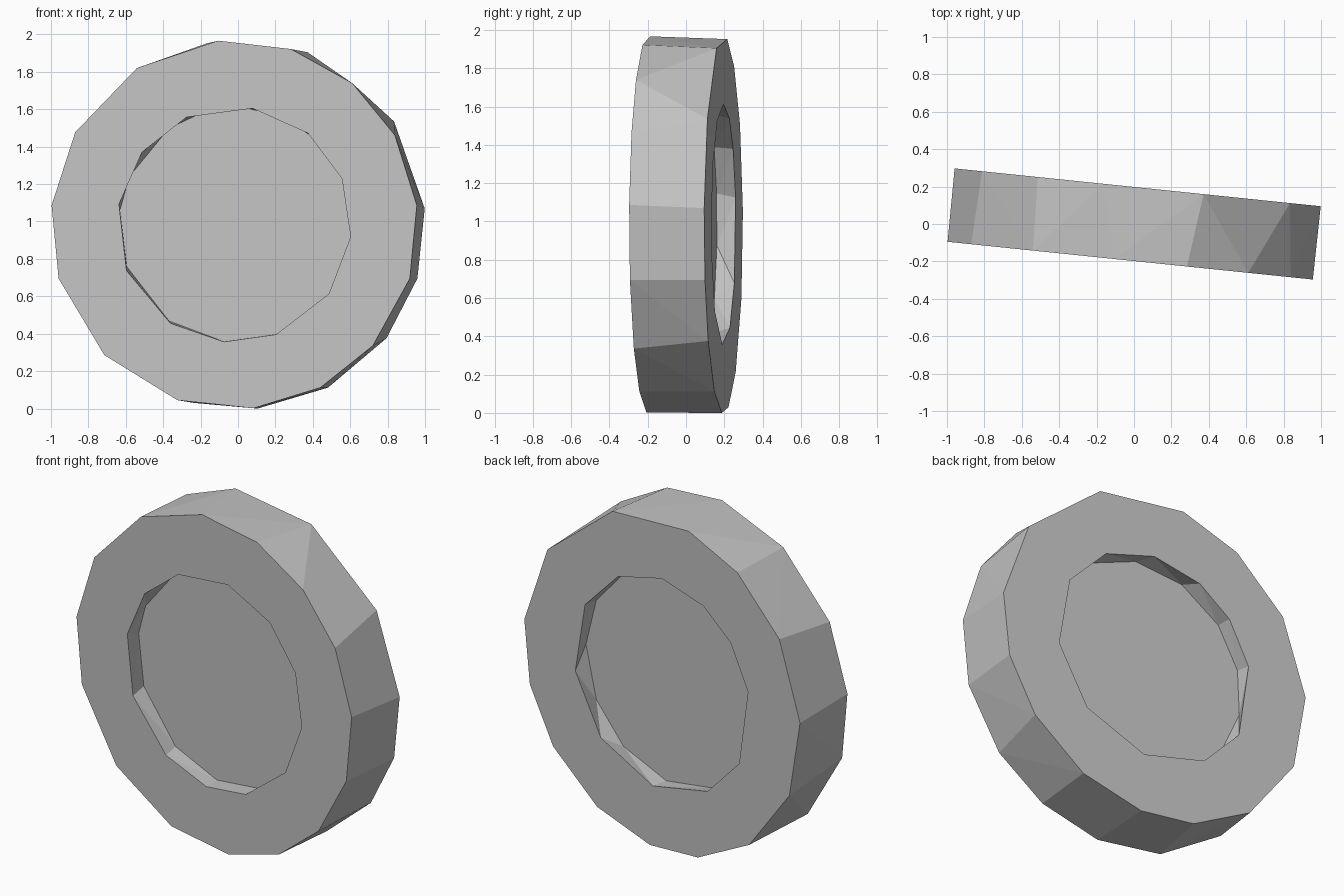
import bpy, bmesh
from math import cos, sin, radians, pi
from mathutils import Matrix

cube = bpy.data.objects.get("Cube")
if cube:
    bpy.data.objects.remove(cube, do_unlink=True)

OUTER, HOLE = 0.987, 0.629         # radii
RIM_Y, WEB_Y = 0.197, 0.098        # half thickness of tyre and of centre disc

stone = bpy.data.materials.new("grey stone")
stone.use_nodes = True
grey = (0.55, 0.55, 0.55, 1)
stone.diffuse_color = grey
stone.node_tree.nodes["Principled BSDF"].inputs["Base Color"].default_value = grey


def ring(bm, radius, y, degrees):
    """Rough-hewn polygon whose corners sit on a circle."""
    return [bm.verts.new((radius * cos(radians(a)), y, radius * sin(radians(a))))
            for a in degrees]


def stitch(bm, a, b):
    """Join two loops of different corner counts with triangles."""
    i = j = 0
    while i < len(a) or j < len(b):
        p, q = a[i % len(a)], b[j % len(b)]
        p2, q2 = a[(i + 1) % len(a)], b[(j + 1) % len(b)]
        step_a = j == len(b) or (i < len(a) and (p2.co - q.co).length < (p.co - q2.co).length)
        if step_a:
            bm.faces.new((p, q, p2))
            i += 1
        else:
            bm.faces.new((p, q, q2))
            j += 1


bm = bmesh.new()
# Front side: tread edge, hole edge, recessed disc edge
front = [
    ring(bm, OUTER, -RIM_Y, (6, 29, 50, 72, 95, 122, 150, 174, 197, 225, 252, 276, 298, 319, 343)),
    ring(bm, HOLE, -RIM_Y, (-6, 23, 51, 81, 114, 142, 170, 203, 237, 265, 291, 324)),
    ring(bm, HOLE, -WEB_Y, (-6, 20, 45, 67, 87, 105, 125, 156, 173, 201, 235, 264, 292, 325)),
]
# Back side
back = [
    ring(bm, OUTER, RIM_Y, (5, 34, 69, 101, 123, 148, 176, 203, 231, 255, 275, 298, 322, 343)),
    ring(bm, HOLE, RIM_Y, (-10, 29, 60, 90, 118, 141, 167, 209, 239, 276, 314)),
    ring(bm, HOLE, WEB_Y, (1, 28, 56, 85, 113, 140, 165, 190, 218, 245, 275, 305, 332)),
]
# Tread, side walls, recess walls and disc faces
stitch(bm, front[0], back[0])
for side in (front, back):
    stitch(bm, side[0], side[1])
    stitch(bm, side[1], side[2])
    bm.faces.new(side[2])
bmesh.ops.recalc_face_normals(bm, faces=bm.faces)

# Turn slightly and stand on the ground
bm.transform(Matrix.Rotation(radians(-5.9), 4, "Z"))
low = min(v.co.z for v in bm.verts)
bm.transform(Matrix.Translation((0, 0, -low)))

mesh = bpy.data.meshes.new("stone_wheel")
bm.to_mesh(mesh)
bm.free()
mesh.materials.append(stone)
wheel = bpy.data.objects.new("stone_wheel", mesh)
bpy.context.collection.objects.link(wheel)
